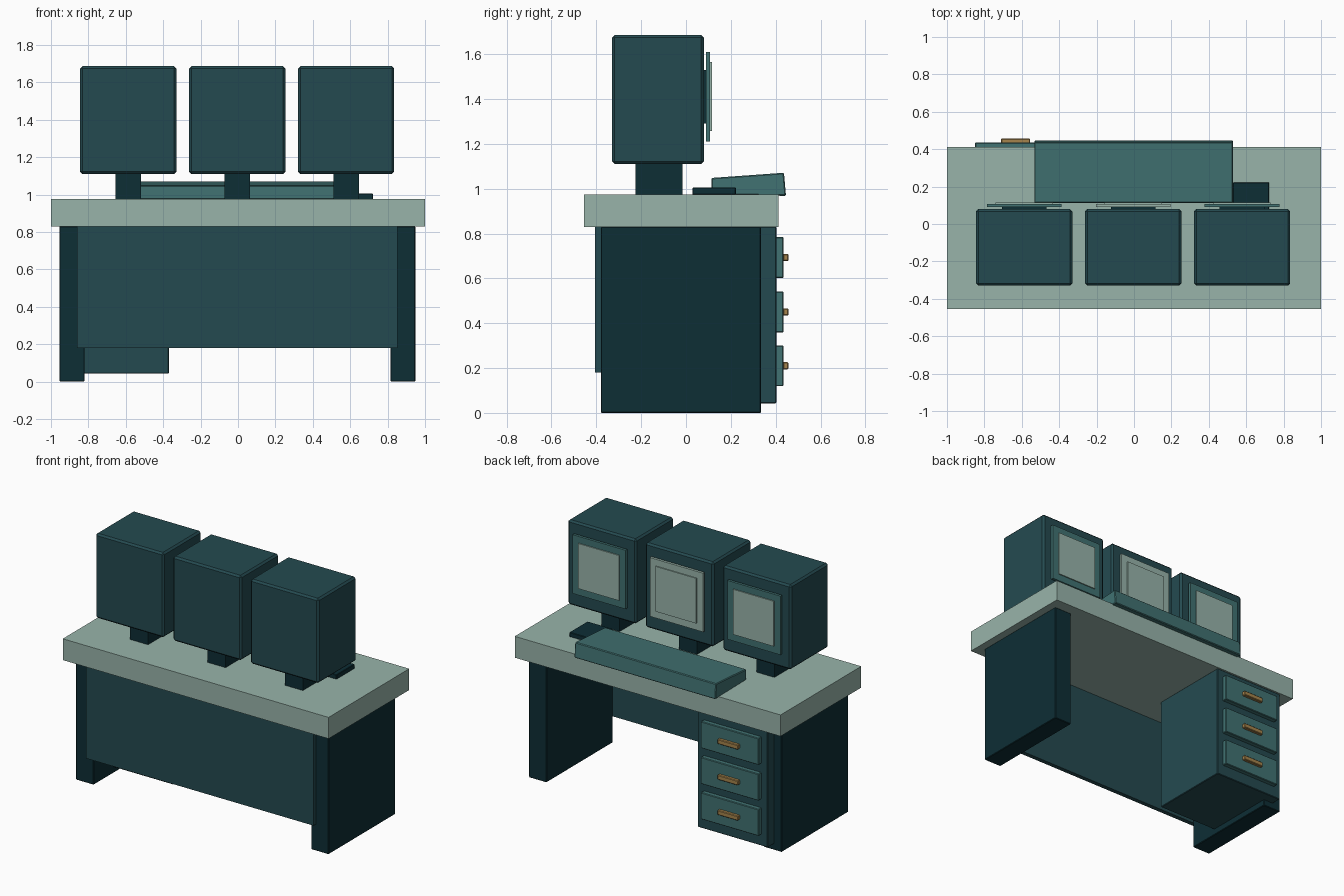
import bpy
import bmesh

cube = bpy.data.objects.get("Cube")
if cube:
    bpy.data.objects.remove(cube, do_unlink=True)


def material(name, rgb):
    lin = [((c / 255 + 0.055) / 1.055) ** 2.4 for c in rgb] + [1]
    m = bpy.data.materials.new(name)
    m.use_nodes = True
    m.diffuse_color = lin
    m.node_tree.nodes["Principled BSDF"].inputs["Base Color"].default_value = lin
    return m


PALE = material("pale sage", (152, 180, 170))
BODY = material("deep teal", (36, 74, 80))
DARK = material("dark teal", (13, 46, 53))
MID = material("mid teal", (65, 114, 114))
GOLD = material("brass", (166, 132, 76))


def finish(name, bm, mat, bevel=0):
    bmesh.ops.recalc_face_normals(bm, faces=bm.faces)
    me = bpy.data.meshes.new(name)
    bm.to_mesh(me)
    bm.free()
    me.materials.append(mat)
    ob = bpy.data.objects.new(name, me)
    bpy.context.collection.objects.link(ob)
    if bevel:
        mod = ob.modifiers.new("Bevel", "BEVEL")
        mod.width = bevel
        mod.segments = 1
    return ob


def box(name, x, y, z, mat, bevel=0):
    """Box from its (min, max) range on each axis."""
    bm = bmesh.new()
    bmesh.ops.create_cube(bm, size=1)
    for v in bm.verts:
        for i, (lo, hi) in enumerate((x, y, z)):
            v.co[i] = lo if v.co[i] < 0 else hi
    return finish(name, bm, mat, bevel)


def extrude_x(name, profile, x, mat, bevel=0):
    """Solid from a (y, z) outline swept along x."""
    bm = bmesh.new()
    face = bm.faces.new([bm.verts.new((x[0], y, z)) for y, z in profile])
    res = bmesh.ops.extrude_face_region(bm, geom=[face])
    verts = [g for g in res["geom"] if isinstance(g, bmesh.types.BMVert)]
    bmesh.ops.translate(bm, verts=verts, vec=(x[1] - x[0], 0, 0))
    return finish(name, bm, mat, bevel)


# Desk
box("desktop", (-1, 1), (-0.455, 0.412), (0.83, 0.975), PALE)
box("left_leg_panel", (0.815, 0.948), (-0.38, 0.335), (0, 0.83), DARK, 0.004)
box("right_leg_panel", (-0.955, -0.82), (-0.38, 0.335), (0, 0.83), DARK, 0.004)
box("modesty_panel", (-0.86, 0.852), (-0.405, -0.375), (0.18, 0.83), BODY)

# Drawer cabinet
box("drawer_cabinet", (-0.897, -0.37), (-0.17, 0.403), (0.042, 0.83), BODY, 0.004)
for i, z in enumerate((0.21, 0.45, 0.693)):
    box(f"drawer_front_{i + 1}", (-0.85, -0.415), (0.40, 0.435),
        (z - 0.091, z + 0.091), MID, 0.004)
    box(f"drawer_handle_{i + 1}", (-0.71, -0.555), (0.432, 0.457),
        (z - 0.016, z + 0.016), GOLD, 0.004)

# Three monitors, the middle one with a pale surround
for side, cx, surround in (("right", -0.587, MID), ("middle", -0.004, PALE), ("left", 0.578, MID)):
    box(f"{side}_monitor_body", (cx - 0.257, cx + 0.257), (-0.33, 0.08),
        (1.11, 1.686), BODY, 0.012)
    box(f"{side}_monitor_neck", (cx - 0.068, cx + 0.068), (-0.225, -0.015),
        (0.97, 1.115), DARK)
    box(f"{side}_screen_frame", (cx - 0.2, cx + 0.2), (0.09, 0.108), (1.21, 1.61), surround)
    box(f"{side}_screen_mount", (cx - 0.12, cx + 0.12), (0.075, 0.095), (1.29, 1.53), DARK)
    box(f"{side}_screen", (cx - 0.153, cx + 0.153), (0.106, 0.115), (1.258, 1.565), PALE)

# Sloped keyboard and pad beside it
extrude_x("keyboard", [(0.113, 0.974), (0.113, 1.048), (0.437, 1.071), (0.446, 0.968)],
          (-0.533, 0.53), MID, 0.005)
box("mouse_pad", (0.53, 0.722), (0.028, 0.222), (0.973, 1.005), DARK, 0.003)
